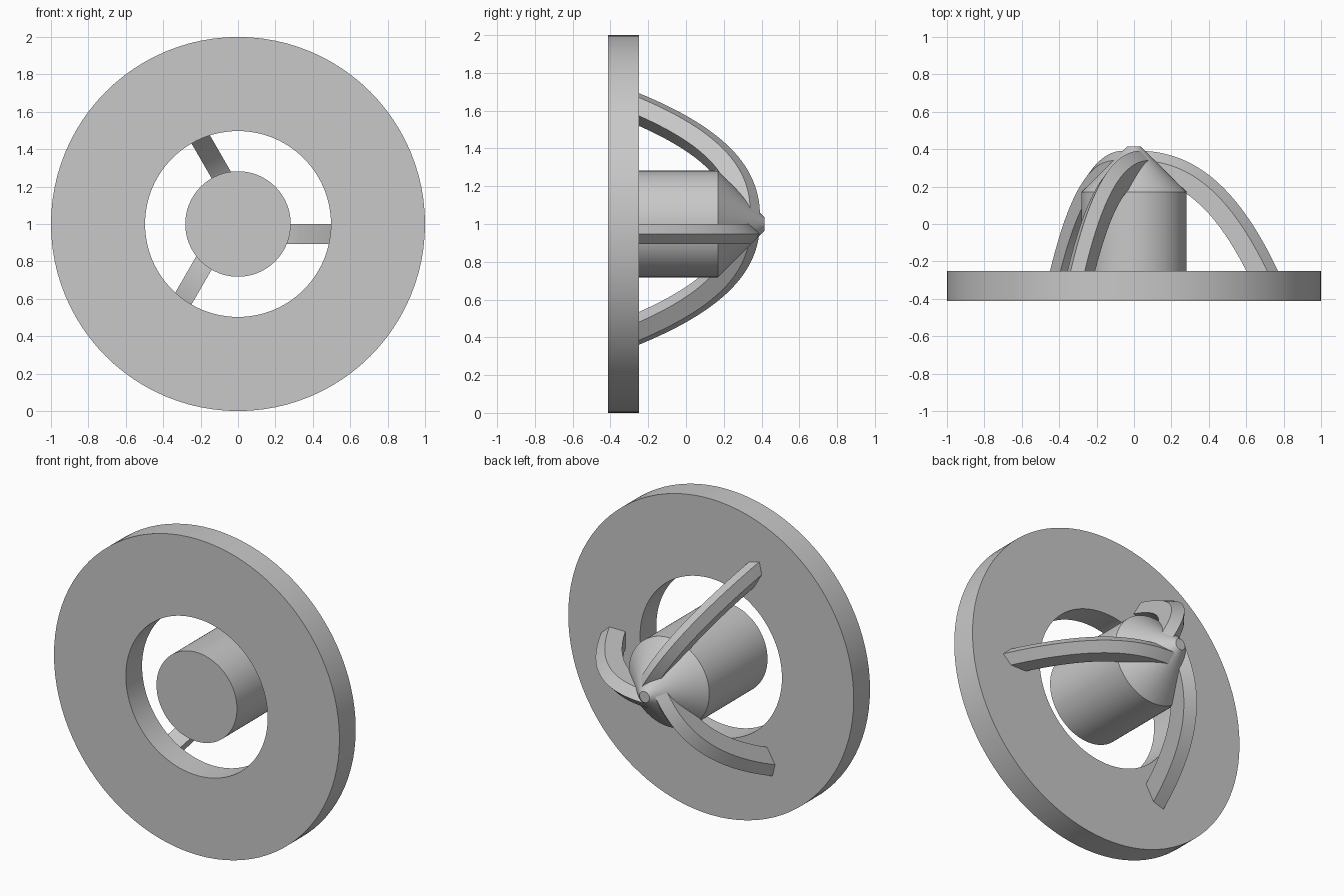
import bpy
import bmesh
from math import sin, cos, tau, hypot, radians
from mathutils import Vector

cube = bpy.data.objects.get("Cube")
if cube:
    bpy.data.objects.remove(cube, do_unlink=True)

grey = bpy.data.materials.new("plain grey")
grey.use_nodes = True
colour = (0.58, 0.58, 0.58, 1)
grey.diffuse_color = colour
grey.node_tree.nodes["Principled BSDF"].inputs["Base Color"].default_value = colour

CENTRE = Vector((0, 0, 1))


def loft(name, sections, loop=False):
    """Join equal cross-sections with quads; cap the ends or close the loop."""
    bm = bmesh.new()
    rings = [[bm.verts.new(p) for p in s] for s in sections]
    n = len(rings[0])
    pairs = list(zip(rings, rings[1:]))
    if loop:
        pairs.append((rings[-1], rings[0]))
    else:
        bm.faces.new(rings[0])
        bm.faces.new(rings[-1])
    for a, b in pairs:
        for i in range(n):
            j = (i + 1) % n
            bm.faces.new((a[i], a[j], b[j], b[i]))
    bmesh.ops.recalc_face_normals(bm, faces=bm.faces)
    mesh = bpy.data.meshes.new(name)
    bm.to_mesh(mesh)
    bm.free()
    mesh.materials.append(grey)
    obj = bpy.data.objects.new(name, mesh)
    bpy.context.collection.objects.link(obj)
    bpy.ops.object.select_all(action="DESELECT")
    obj.select_set(True)
    bpy.context.view_layer.objects.active = obj
    bpy.ops.object.shade_smooth_by_angle(angle=radians(25))
    return obj


def circle(radius, y, steps=96):
    return [CENTRE + Vector((radius * cos(tau * i / steps), y, radius * sin(tau * i / steps)))
            for i in range(steps)]


# Flat mounting ring
FRONT, BACK = -0.413, -0.25
loft("mounting_ring", [circle(1, FRONT), circle(1, BACK),
                       circle(0.497, BACK), circle(0.497, FRONT)], loop=True)

# Central body with a blunt cone at the back
loft("hub", [circle(0.282, FRONT), circle(0.282, 0.17), circle(0.035, 0.415)])

# Curved arms: a house-shaped section swept from the cone tip into the ring
WIDTH, SIDE, RIDGE = 0.107, 0.1, 0.152
SECTION = [(0, 0), (0, SIDE), (-WIDTH / 2, RIDGE), (-WIDTH, SIDE), (-WIDTH, 0)]


def arm_section(r, angle):
    outward = Vector((cos(angle), 0, sin(angle)))
    across = Vector((-sin(angle), 0, cos(angle)))
    drop = 0.49 * (r / 0.6) ** 2.4
    slope = 2.4 * drop / r if r else 0
    normal = (outward * slope + Vector((0, 1, 0))) / hypot(slope, 1)
    base = CENTRE + outward * r + Vector((0, 0.24 - drop, 0))
    return [base + across * t + normal * h for t, h in SECTION]


STEPS = 32
for k, label in enumerate(("left", "upper_right", "lower_right")):
    loft(label + "_arm", [arm_section(0.66 * i / STEPS, tau * k / 3) for i in range(STEPS + 1)])
